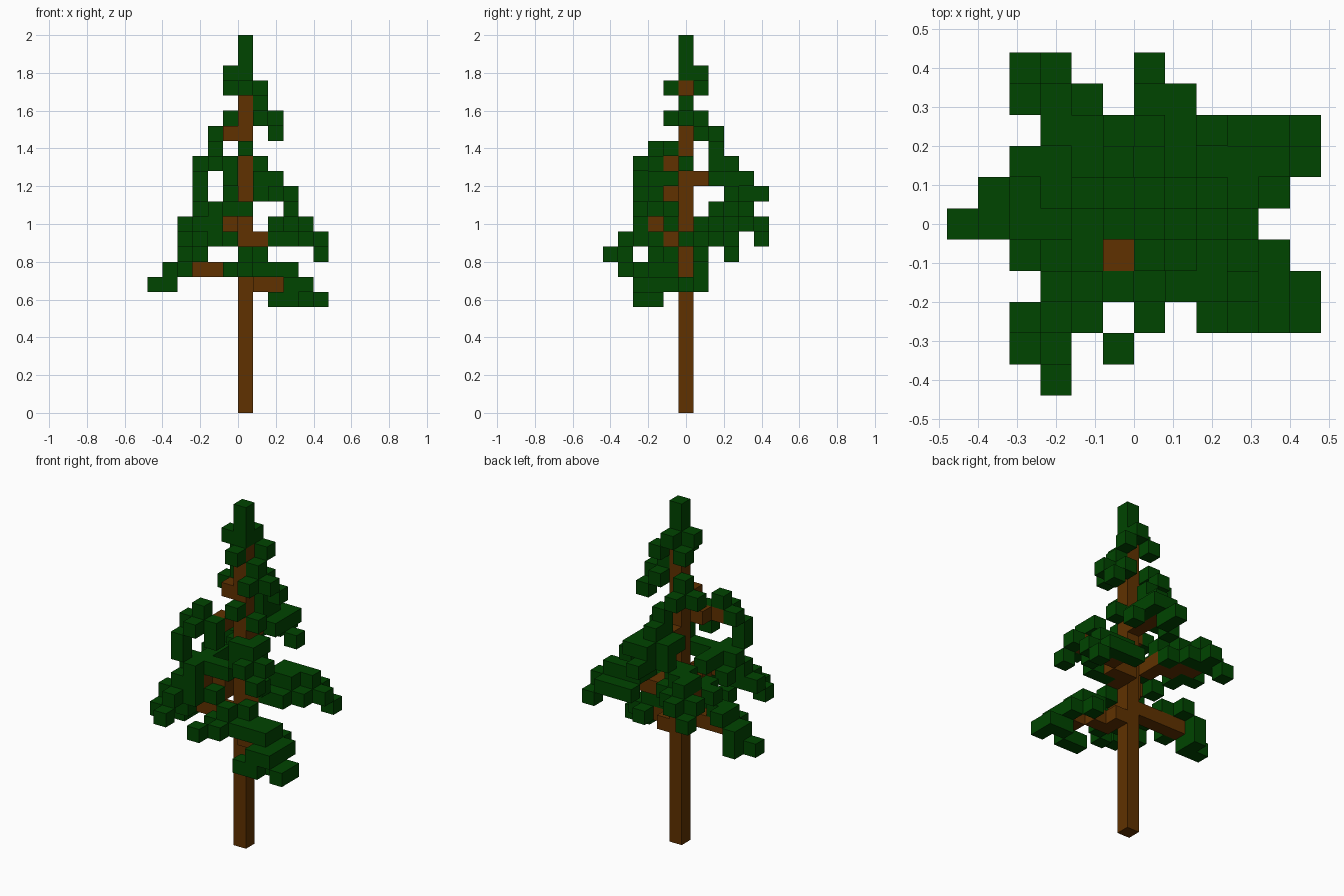
import bpy, bmesh
from mathutils import Vector

cube = bpy.data.objects.get("Cube")
if cube:
    bpy.data.objects.remove(cube, do_unlink=True)

S = 0.08  # block size


def material(name, rgb):
    m = bpy.data.materials.new(name)
    m.use_nodes = True
    m.diffuse_color = (*rgb, 1)
    b = m.node_tree.nodes["Principled BSDF"]
    b.inputs["Base Color"].default_value = (*rgb, 1)
    b.inputs["Roughness"].default_value = 0.9
    return m


green = material("needle green", (0.0, 0.058, 0.0))
brown = material("bark brown", (0.116, 0.031, 0.0))


def grow_bough(tip, level, drop, width):
    """Return needle and wood blocks of a tapering bough drooping to its tip."""
    dx, dy = tip
    length2 = dx * dx + dy * dy
    needles, wood = set(), set()
    for x in range(-6, 6):
        for y in range(-5, 6):
            along = (x * dx + y * dy) / length2
            side = abs(x * dy - y * dx) / length2 ** 0.5
            if not 0 < along <= 1:
                continue
            z = level - int(drop * along ** 3)
            # Bare wood under the inner part
            if along < 0.7 and side < 0.6:
                wood.add((x, y, z - 1))
            # Needles, with the fringe hanging one block lower
            if along > 0.335 and side <= width * min(1, 1.7 - along):
                needles.add((x, y, z - 1 if side > 0.9 else z))
                if 0.7 <= along < 0.9 and side < 0.45:
                    needles.add((x, y, z - 1))
    return needles, wood


# Trunk and its leafy leader
trunk = {(0, 0, z) for z in range(22)}
crown = {(0, 0, z) for z in range(22, 25)}

# Short twigs around the crown
crown |= {(-1, 0, 22), (0, 1, 22), (0, -1, 21), (1, 1, 21), (-1, 1, 21),
          (1, 0, 20), (1, -1, 19), (2, 0, 19), (1, 1, 19), (-1, 1, 19),
          (2, 1, 18), (-2, 1, 18), (-1, 2, 18)}

# Loose tufts on and between the boughs
upper_tufts = {(0, -1, 17), (0, 2, 17), (1, 0, 16), (-1, -2, 16), (-2, -3, 16),
               (-3, -2, 16), (-1, -2, 15), (1, 4, 15), (2, 3, 14), (-1, 3, 14),
               (-3, -3, 14), (1, -2, 14)}
middle_tufts = {(0, -2, 13), (-2, 0, 13), (-3, 1, 12), (-4, 2, 12), (-3, -1, 12),
                (-2, -3, 12), (2, -1, 12), (2, 0, 11), (-1, -2, 11), (-2, -3, 11)}
lower_tufts = {(-3, -5, 10), (1, -1, 10), (-1, -4, 9), (-4, -1, 9), (-5, 1, 8),
               (3, 0, 8), (3, -3, 8), (2, -3, 7)}

parts = [("trunk", trunk, brown), ("crown_foliage", crown, green),
         ("upper_tufts", upper_tufts, green), ("middle_tufts", middle_tufts, green),
         ("lower_tufts", lower_tufts, green)]

# Boughs: tip, level at the trunk, drop, half width
boughs = {
    "upper_front_right_bough": ((-3, -3), 17, 2, 0.6),
    "upper_front_left_bough": ((3, -3), 15, 2, 0.9),
    "upper_back_bough": ((0, 5), 16, 2, 1.1),
    "middle_back_left_bough": ((5, 3), 12, 2, 1.6),
    "middle_back_right_bough": ((-4, 5), 13, 2, 1.2),
    "middle_front_right_bough": ((-4, -4), 13, 3, 1.2),
    "lower_front_bough": ((0, -3), 10, 1, 1.1),
    "lower_left_bough": ((5, -3), 9, 2.9, 1.5),
    "lower_right_bough": ((-6, 0.5), 10, 2.9, 0.72),
}
branches = {(-1, 0, 18), (-1, -1, 11)}
for name, spec in boughs.items():
    needles, wood = grow_bough(*spec)
    parts.append((name, needles, green))
    branches |= wood
parts.append(("branches", branches, brown))

solid = set().union(*(blocks for _, blocks, _ in parts))


def build(name, blocks, mat):
    """Make flat-faced blocks, leaving out faces hidden between neighbours."""
    bm = bmesh.new()
    for c in sorted(blocks):
        centre = Vector((c[0] + 0.5, c[1], c[2] + 0.5))
        for axis in range(3):
            for sign in (-1, 1):
                n = Vector((0, 0, 0))
                n[axis] = sign
                if tuple(int(c[i] + n[i]) for i in range(3)) in solid:
                    continue
                u = Vector((0, 0, 0))
                u[(axis + 1) % 3] = 1
                v = n.cross(u)
                bm.faces.new([bm.verts.new((centre + (n + p * u + q * v) / 2) * S)
                              for p, q in ((-1, -1), (1, -1), (1, 1), (-1, 1))])
    bmesh.ops.remove_doubles(bm, verts=bm.verts, dist=0.001)
    mesh = bpy.data.meshes.new(name)
    bm.to_mesh(mesh)
    bm.free()
    mesh.materials.append(mat)
    obj = bpy.data.objects.new(name, mesh)
    bpy.context.collection.objects.link(obj)


done = set()
for name, blocks, mat in parts:
    build(name, blocks - done, mat)
    done |= blocks
